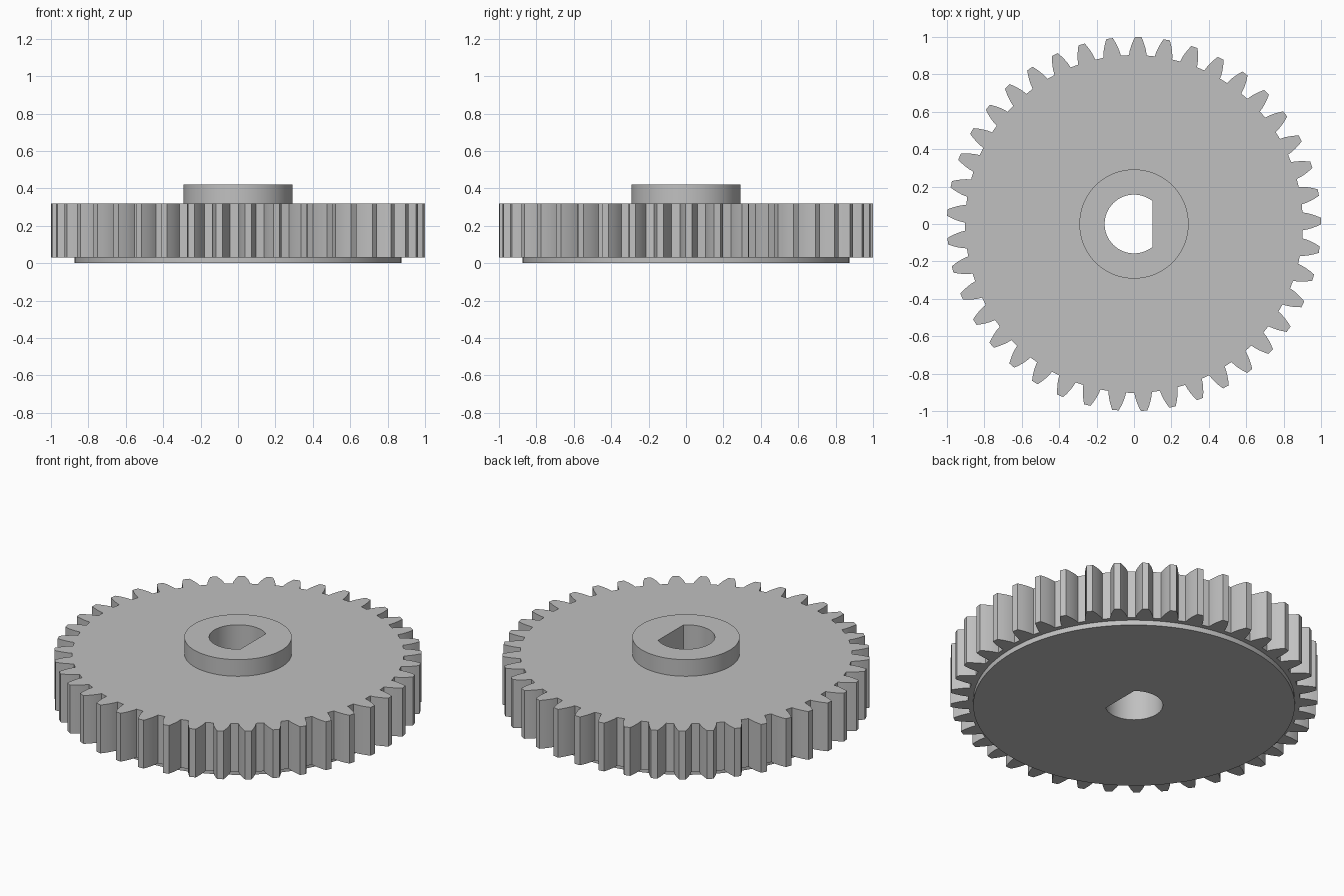
import bpy, bmesh
from math import sin, cos, tan, acos, pi, radians

cube = bpy.data.objects.get("Cube")
if cube:
    bpy.data.objects.remove(cube, do_unlink=True)

TEETH = 41
TIP_R, ROOT_R, PITCH_R = 1.0, 0.903, 0.953
BORE_R, BORE_FLAT = 0.157, 0.10
PHASE = radians(0.9)

steel = bpy.data.materials.new("plain grey")
steel.use_nodes = True
grey = (0.53, 0.53, 0.53, 1)
steel.diffuse_color = grey
steel.node_tree.nodes["Principled BSDF"].inputs["Base Color"].default_value = grey


def arc(radius, start, end, count):
    """Points along an arc, including both ends."""
    return [(radius * cos(start + (end - start) * i / (count - 1)),
             radius * sin(start + (end - start) * i / (count - 1)))
            for i in range(count)]


def circle(radius, count=128):
    return arc(radius, 0, 2 * pi, count + 1)[:-1]


def involute(angle):
    return tan(angle) - angle


def half_tooth_angle(radius):
    """Half the angular thickness of an involute tooth at a radius."""
    base = PITCH_R * cos(radians(20))
    at_radius = acos(min(1, base / radius))
    return pi / (2 * TEETH) + involute(radians(20)) - involute(at_radius)


def gear_outline():
    radii = [ROOT_R + (TIP_R - ROOT_R) * i / 4 for i in range(5)]
    flank = [(r, half_tooth_angle(r)) for r in radii]
    tooth = [(r, -a) for r, a in flank] + flank[::-1]
    points = []
    for i in range(TEETH):
        centre = PHASE + 2 * pi * i / TEETH
        points += [(r * cos(centre + a), r * sin(centre + a)) for r, a in tooth]
    return points


# D-shaped shaft bore shared by every layer
flat_angle = acos(BORE_FLAT / BORE_R)
bore = arc(BORE_R, flat_angle, 2 * pi - flat_angle, 72)


def plate(name, outline, bottom, top):
    """Extrude an outline, pierced by the bore, between two heights."""
    bm = bmesh.new()
    edges = []
    for loop in (outline, bore):
        verts = [bm.verts.new((x, y, bottom)) for x, y in loop]
        edges += [bm.edges.new((v, verts[i - 1])) for i, v in enumerate(verts)]
    bmesh.ops.triangle_fill(bm, edges=edges, use_beauty=True, normal=(0, 0, 1))
    raised = bmesh.ops.extrude_face_region(bm, geom=bm.faces[:],
                                           use_keep_orig=True)["geom"]
    lifted = [g for g in raised if isinstance(g, bmesh.types.BMVert)]
    bmesh.ops.translate(bm, verts=lifted, vec=(0, 0, top - bottom))
    bmesh.ops.recalc_face_normals(bm, faces=bm.faces[:])
    mesh = bpy.data.meshes.new(name)
    bm.to_mesh(mesh)
    bm.free()
    mesh.materials.append(steel)
    mesh.shade_smooth()
    mesh.set_sharp_from_angle(angle=radians(20))
    obj = bpy.data.objects.new(name, mesh)
    bpy.context.collection.objects.link(obj)
    return obj


# Layers from the bottom up
plate("bottom_shoulder", circle(0.875), 0.0, 0.03)
plate("toothed_wheel", gear_outline(), 0.03, 0.32)
plate("hub", circle(0.292), 0.32, 0.42)
